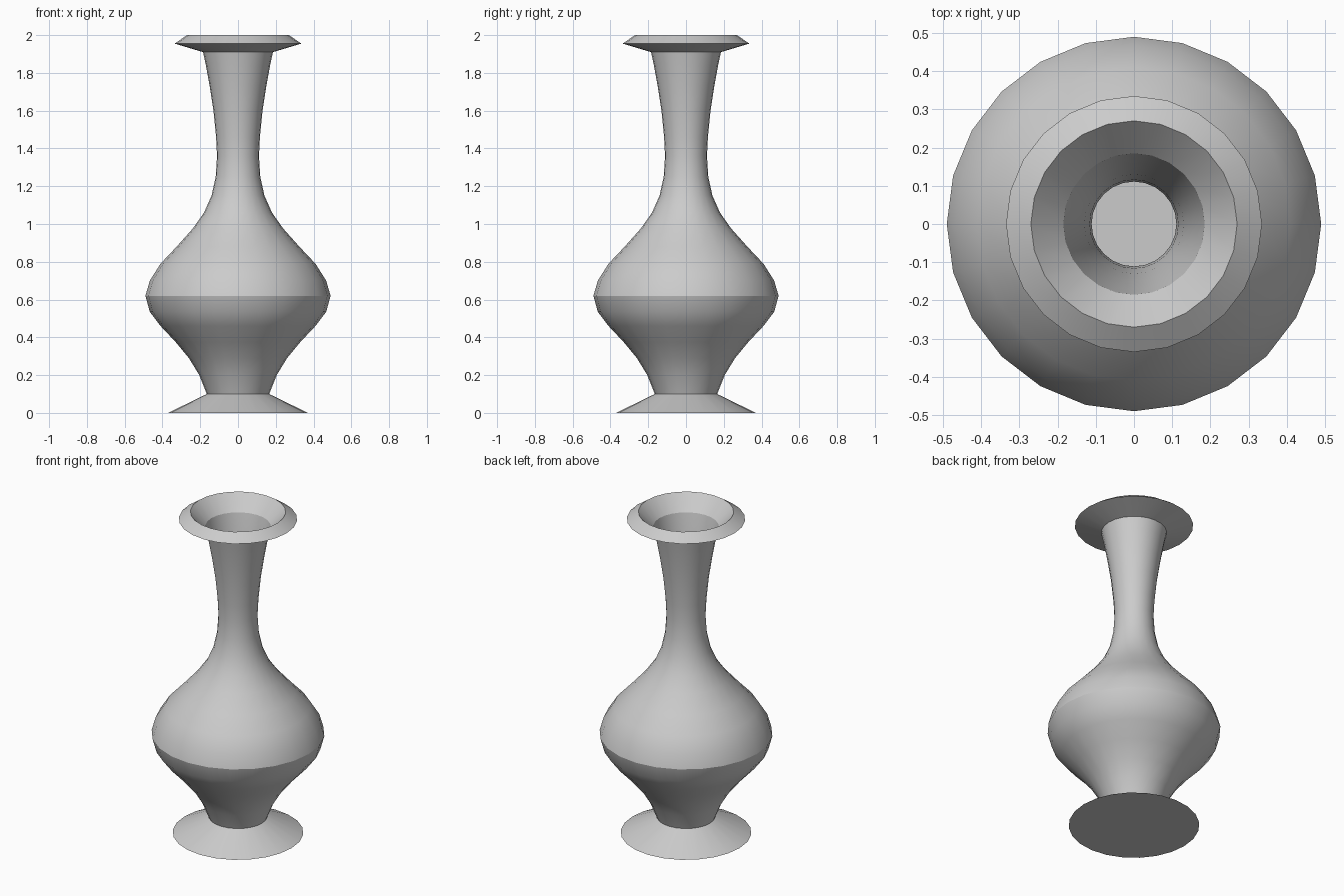
import bpy, bmesh, math

if "Cube" in bpy.data.objects:
    bpy.data.objects.remove(bpy.data.objects["Cube"])

SIDES = 24

grey = bpy.data.materials.new("light_grey")
grey.diffuse_color = (0.6, 0.6, 0.6, 1)
grey.use_nodes = True
grey.node_tree.nodes["Principled BSDF"].inputs["Base Color"].default_value = grey.diffuse_color


def lathe(name, profile, closed=False, cap=False):
    """Revolve (radius, height) points round z; optionally close the loop or cap the start."""
    bm = bmesh.new()
    rings = []
    for r, z in profile:
        rings.append([bm.verts.new((r * math.cos(2 * math.pi * i / SIDES),
                                    r * math.sin(2 * math.pi * i / SIDES), z))
                      for i in range(SIDES)])
    pairs = list(zip(rings, rings[1:]))
    if closed:
        pairs.append((rings[-1], rings[0]))
    for low, high in pairs:
        for i in range(SIDES):
            j = (i + 1) % SIDES
            bm.faces.new((low[i], low[j], high[j], high[i]))
    if cap:
        centre = bm.verts.new((0, 0, profile[0][1]))
        for i in range(SIDES):
            bm.faces.new((rings[0][(i + 1) % SIDES], rings[0][i], centre))
    mesh = bpy.data.meshes.new(name)
    bm.to_mesh(mesh)
    bm.free()
    mesh.materials.append(grey)
    obj = bpy.data.objects.new(name, mesh)
    bpy.context.collection.objects.link(obj)
    bpy.ops.object.select_all(action='DESELECT')
    obj.select_set(True)
    bpy.context.view_layer.objects.active = obj
    bpy.ops.object.shade_smooth_by_angle(angle=math.radians(30))
    return obj


# Flared foot with a flat underside
lathe("foot", [(0.37, 0), (0.165, 0.10)], cap=True)

# Bulbous body running up into the slender open neck
lathe("body_and_neck", [
    (0.165, 0.10), (0.205, 0.20), (0.26, 0.29), (0.33, 0.375), (0.41, 0.46),
    (0.467, 0.535), (0.49, 0.62), (0.467, 0.70), (0.41, 0.79), (0.325, 0.88),
    (0.24, 0.975), (0.18, 1.06), (0.14, 1.15), (0.118, 1.25), (0.111, 1.36),
    (0.116, 1.46), (0.13, 1.60), (0.15, 1.73), (0.17, 1.84), (0.185, 1.91)])

# Wedge-shaped lip ring
lathe("lip", [(0.185, 1.91), (0.335, 1.955), (0.27, 2.0)], closed=True)
